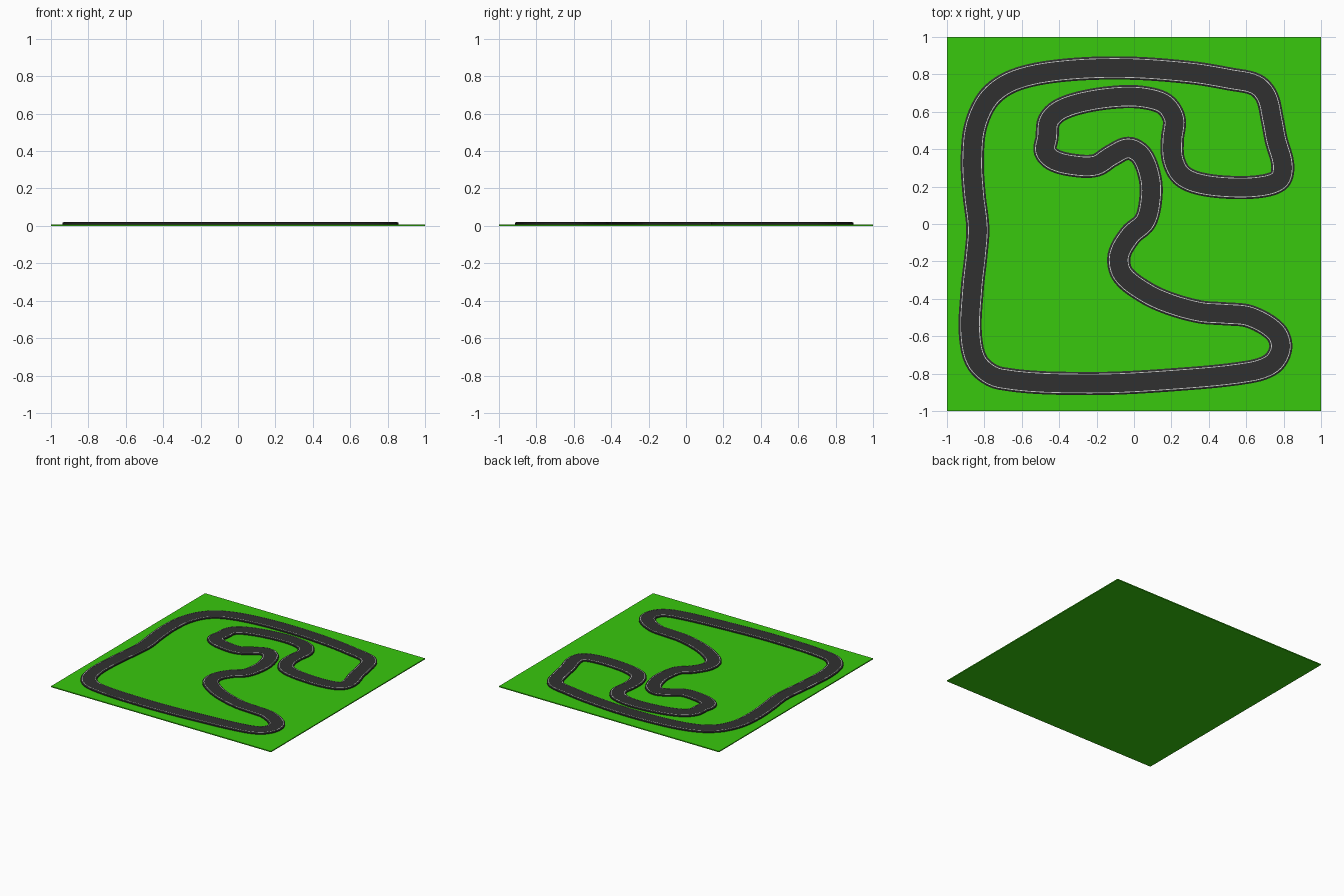
import bpy
from mathutils import Vector

if "Cube" in bpy.data.objects:
    bpy.data.objects.remove(bpy.data.objects["Cube"])

# Centre line of the circuit, clockwise from the left straight
PATH = [(-.835, -.02), (-.855, .16), (-.865, .345), (-.845, .53), (-.77, .68), (-.635, .77),
        (-.395, .82), (-.05, .834), (.30, .81), (.515, .775), (.65, .745), (.71, .68),
        (.74, .555), (.76, .45), (.795, .32), (.78, .24), (.70, .205), (.54, .195),
        (.355, .215), (.255, .26), (.21, .345), (.205, .45), (.215, .56), (.165, .64),
        (.06, .675), (-.075, .68), (-.26, .655), (-.395, .61), (-.455, .55), (-.465, .46),
        (-.475, .39), (-.425, .34), (-.315, .313), (-.205, .313), (-.12, .365), (-.03, .405),
        (.04, .365), (.085, .25), (.09, .14), (.06, .015), (-.02, -.06), (-.08, -.17),
        (-.06, -.27), (.06, -.365), (.19, -.425), (.355, -.47), (.485, -.48), (.62, -.495),
        (.755, -.575), (.785, -.66), (.74, -.745), (.62, -.79), (.245, -.83), (-.235, -.853),
        (-.715, -.825), (-.835, -.745), (-.875, -.59), (-.865, -.35), (-.845, -.165)]


def material(name, rgb):
    m = bpy.data.materials.new(name)
    m.diffuse_color = (*rgb, 1)
    m.use_nodes = True
    m.node_tree.nodes["Principled BSDF"].inputs["Base Color"].default_value = m.diffuse_color
    return m


def mesh_object(name, verts, faces, mat):
    me = bpy.data.meshes.new(name)
    me.from_pydata(verts, [], faces)
    me.materials.append(mat)
    ob = bpy.data.objects.new(name, me)
    bpy.context.collection.objects.link(ob)
    return ob


def smooth_path(pts, steps=6):
    """Closed Catmull-Rom spline with chord-scaled tangents."""
    p = [Vector(q) for q in pts]
    n, out = len(p), []
    for i in range(n):
        a, b, c, d = p[i - 1], p[i], p[(i + 1) % n], p[(i + 2) % n]
        l0, l1, l2 = (b - a).length, (c - b).length, (d - c).length
        mb = (c - a) * l1 / (l0 + l1)
        mc = (d - b) * l1 / (l1 + l2)
        for s in range(steps):
            t = s / steps
            out.append(b * (2*t**3 - 3*t*t + 1) + mb * (t**3 - 2*t*t + t)
                       + c * (3*t*t - 2*t**3) + mc * (t**3 - t*t))
    return out


LINE = smooth_path(PATH)


def sweep(name, profile, mat):
    """Sweep an (offset to the left, height) closed profile around the circuit."""
    n, k, verts = len(LINE), len(profile), []
    for i, p in enumerate(LINE):
        t = (LINE[(i + 1) % n] - LINE[i - 1]).normalized()
        verts += [(p.x - t.y * o, p.y + t.x * o, z) for o, z in profile]
    faces = [(i*k + j, ((i+1) % n)*k + j, ((i+1) % n)*k + (j+1) % k, i*k + (j+1) % k)
             for i in range(n) for j in range(k)]
    return mesh_object(name, verts, faces, mat)


grass = material("grass_green", (.04, .58, .004))
asphalt = material("asphalt_dark", (.03, .03, .03))
white = material("line_white", (.85, .85, .85))

# Grass base: thin slab
T = .008
box = [(x, y, z) for z in (0, T) for x, y in ((-1, -1), (1, -1), (1, 1), (-1, 1))]
mesh_object("grass_base", box, [(3, 2, 1, 0), (4, 5, 6, 7)] +
            [(i, (i+1) % 4, (i+1) % 4 + 4, i + 4) for i in range(4)], grass)

# Road bed with bevelled shoulders
sweep("road", [(-.062, .004), (.062, .004), (.062, .016), (.056, .020),
               (-.056, .020), (-.062, .016)], asphalt)

# White edge lines on both sides
for side, name in ((1, "outer_edge_line"), (-1, "inner_edge_line")):
    c = side * .05
    sweep(name, [(c - .002, .019), (c + .002, .019), (c + .002, .021), (c - .002, .021)], white)
